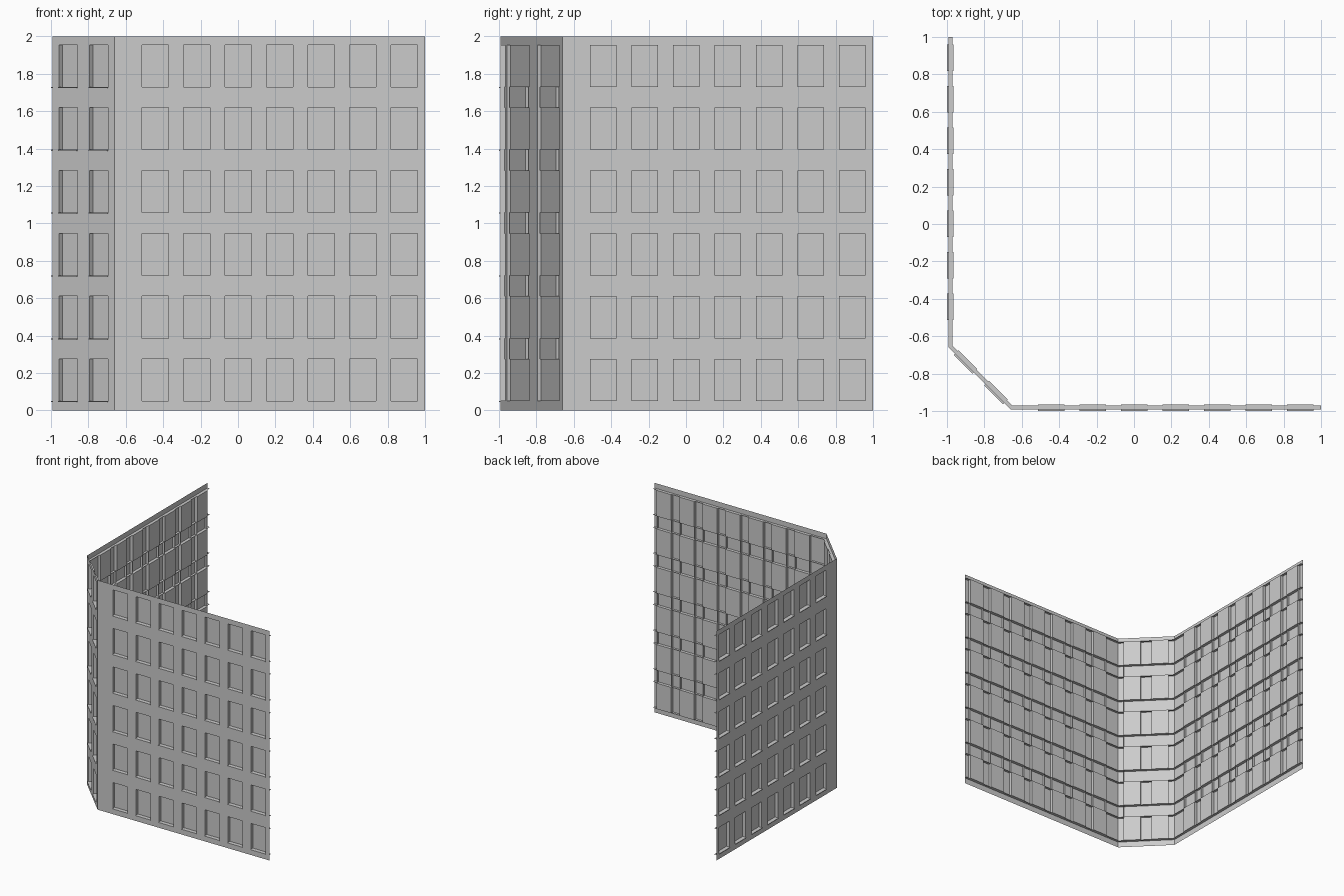
import bpy
import bmesh
from mathutils import Vector

cube = bpy.data.objects.get("Cube")
if cube:
    bpy.data.objects.remove(cube, do_unlink=True)

HEIGHT = 2.0
EDGE, CORNER = 0.992, 0.66          # outer wall plane, start of the cut corner
WIN_W, WIN_H = 0.142, 0.225
RIB, PANE, SILL = 0.021, 0.027, 0.008
MITRE = 0.414                       # tan(22.5 degrees)
ROWS = [(0.05 + 0.336 * i, 0.05 + 0.336 * i + WIN_H) for i in range(6)]

grey = bpy.data.materials.new("plain_grey")
grey.use_nodes = True
colour = (0.6, 0.6, 0.6, 1)
grey.diffuse_color = colour
grey.node_tree.nodes["Principled BSDF"].inputs["Base Color"].default_value = colour


def build_wall(name, start, end, centres, mitre_start, mitre_end):
    """One wall; local axes are u along it, d inward and z up."""
    start, end = Vector(start), Vector(end)
    length = (end - start).length
    u_dir = (end - start).normalized()
    in_dir = Vector((0, 0, 1)).cross(u_dir)
    columns = [(c - WIN_W / 2, c + WIN_W / 2) for c in centres]

    def finish(part, quads):
        bm = bmesh.new()
        for quad in quads:
            bm.faces.new([bm.verts.new(start + u_dir * u + in_dir * d + Vector((0, 0, z)))
                          for u, d, z in quad])
        bmesh.ops.remove_doubles(bm, verts=bm.verts, dist=0.0001)
        mesh = bpy.data.meshes.new(name + part)
        bm.to_mesh(mesh)
        bm.free()
        mesh.materials.append(grey)
        obj = bpy.data.objects.new(name + part, mesh)
        bpy.context.collection.objects.link(obj)

    def upright(u0, u1, z0, z1, d):
        return [(u0, d, z0), (u1, d, z0), (u1, d, z1), (u0, d, z1)]

    def cross_sheet(u, z0, z1, d0, d1):
        return [(u, d0, z0), (u, d1, z0), (u, d1, z1), (u, d0, z1)]

    def ledge(u0, u1, z, d0, d1, cut0=0, cut1=0):
        return [(u0, d0, z), (u1, d0, z), (u1 - cut1, d1, z), (u0 + cut0, d1, z)]

    # Outer skin with window openings
    us = sorted([0, length] + [u for col in columns for u in col])
    zs = sorted([0, HEIGHT] + [z for row in ROWS for z in row])
    skin = [upright(us[i], us[i + 1], zs[j], zs[j + 1], 0)
            for i in range(len(us) - 1) for j in range(len(zs) - 1)
            if not (i % 2 and j % 2)]
    finish("_skin", skin)

    # Inner ribs: full-length shelves and full-height fins along the openings
    cut0, cut1 = mitre_start * RIB * MITRE, mitre_end * RIB * MITRE
    ribs = [ledge(0, length, z, 0, RIB, cut0, cut1) for z in zs[1:-1]]
    ribs += [cross_sheet(u, zs[1], zs[-2], 0, RIB) for u in us[1:-1]]
    finish("_inner_ribs", ribs)

    # Recessed panes, the last of their reveals, and thin outer sills
    panes, sills = [], []
    for u0, u1 in columns:
        for z0, z1 in ROWS:
            panes.append(upright(u0, u1, z0, z1, PANE))
            panes += [cross_sheet(u, z0, z1, RIB, PANE) for u in (u0, u1)]
            panes += [ledge(u0, u1, z, RIB, PANE) for z in (z0, z1)]
            low = z0 - 0.006
            sills.append(upright(u0, u1, low, z0, -SILL))
            sills += [ledge(u0, u1, z, -SILL, 0) for z in (low, z0)]
            sills += [cross_sheet(u, low, z0, -SILL, 0) for u in (u0, u1)]
    finish("_window_panes", panes)
    finish("_window_sills", sills)


long_centres = [0.218 + 0.222 * i for i in range(7)]
long_length = 1 + CORNER
corner_length = (EDGE - CORNER) * 2 ** 0.5

build_wall("front_wall", (-CORNER, -EDGE, 0), (1, -EDGE, 0), long_centres, 1, 0)
build_wall("corner_wall", (-EDGE, -CORNER, 0), (-CORNER, -EDGE, 0),
           [corner_length / 2 + s * 0.115 for s in (-1, 1)], 1, 1)
build_wall("right_wall", (-EDGE, 1, 0), (-EDGE, -CORNER, 0),
           [long_length - c for c in long_centres], 0, 1)
